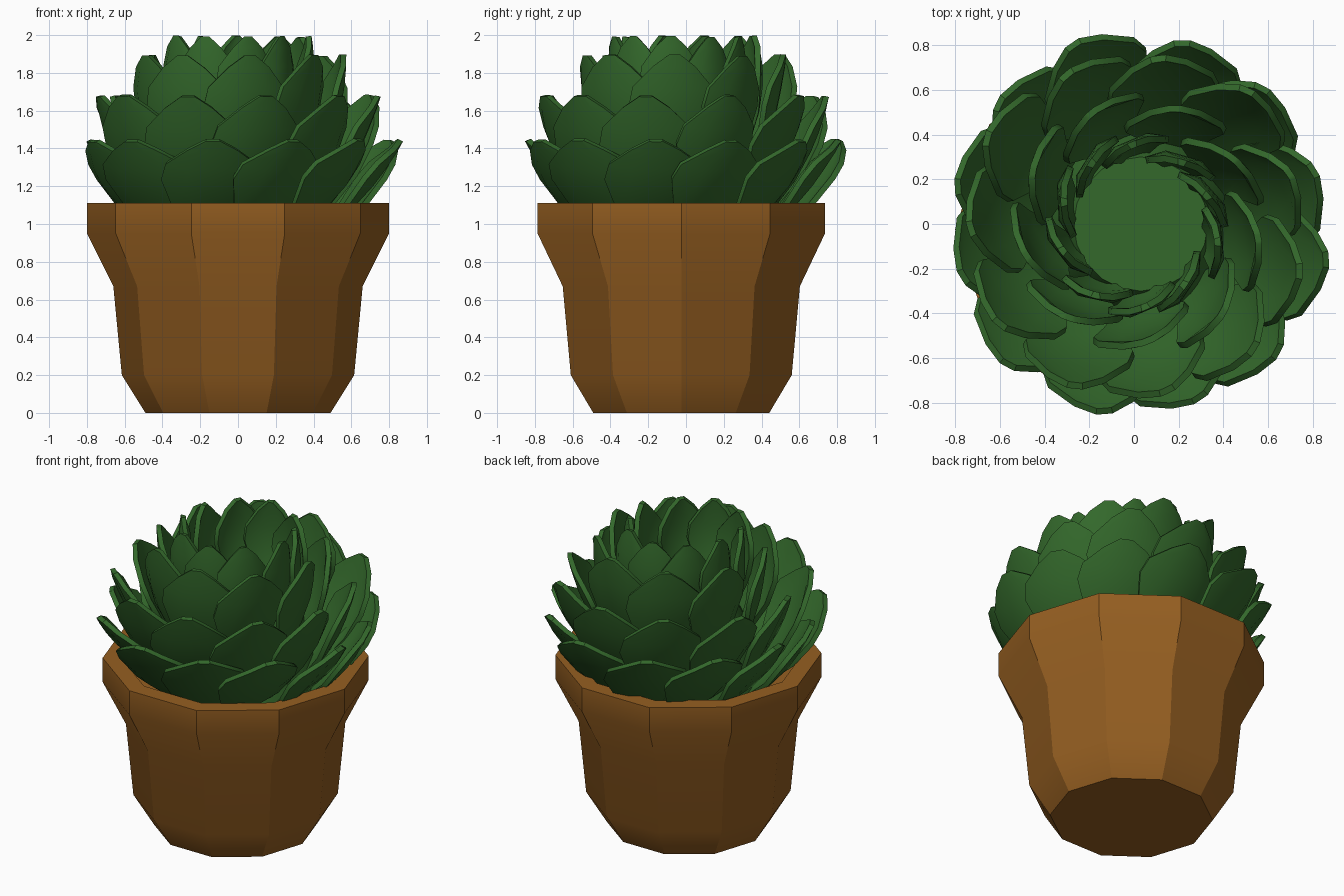
import bpy, bmesh, math, random
from mathutils import Matrix, Vector

random.seed(4)
if "Cube" in bpy.data.objects:
    bpy.data.objects.remove(bpy.data.objects["Cube"])


def material(name, colour):
    mat = bpy.data.materials.new(name)
    mat.use_nodes = True
    mat.diffuse_color = (*colour, 1)
    mat.node_tree.nodes["Principled BSDF"].inputs["Base Color"].default_value = (*colour, 1)
    return mat


terracotta = material("terracotta", (0.3, 0.113, 0.015))
leaf_green = material("leaf green", (0.033, 0.138, 0.024))


def add_object(name, bm, mat, angle):
    mesh = bpy.data.meshes.new(name)
    bmesh.ops.recalc_face_normals(bm, faces=bm.faces)
    bm.to_mesh(mesh)
    bm.free()
    obj = bpy.data.objects.new(name, mesh)
    bpy.context.collection.objects.link(obj)
    mesh.materials.append(mat)
    bpy.ops.object.select_all(action='DESELECT')
    obj.select_set(True)
    bpy.context.view_layer.objects.active = obj
    bpy.ops.object.shade_smooth_by_angle(angle=math.radians(angle))


def lathe(name, profile, sides, mat, centre, angle):
    """Revolve (radius, height) pairs and cap both ends."""
    bm = bmesh.new()
    rings = []
    for r, z in profile:
        rings.append([bm.verts.new((centre[0] + r * math.cos(math.tau * i / sides),
                                    centre[1] + r * math.sin(math.tau * i / sides), z))
                      for i in range(sides)])
    for low, high in zip(rings, rings[1:]):
        for i in range(sides):
            j = (i + 1) % sides
            bm.faces.new((low[i], low[j], high[j], high[i]))
    bm.faces.new(rings[0][::-1])
    bm.faces.new(rings[-1])
    add_object(name, bm, mat, angle)


# Ten-sided pot with a flared rim and a shallow inside
pot_profile = [(0.49, 0), (0.615, 0.2), (0.66, 0.67), (0.8, 0.95),
               (0.8, 1.11), (0.69, 1.11), (0.66, 0.98)]
lathe("pot", pot_profile, 10, terracotta, (0, -0.025), 28)

# Flat-topped core that the leaves grow from
lathe("plant_core", [(0.5, 0.98), (0.43, 1.25), (0.3, 1.52)], 20, leaf_green, (0.03, 0), 30)


# One leaf: outline widths along its length, bowed outwards across its width
OUTLINE = [(0, 0.3), (0.3, 0.75), (0.56, 1), (0.72, 0.93), (0.9, 0.5), (1, 0.13)]
ACROSS = (-1, -0.5, 0.5, 1)


def add_leaf(bm, base, tip, width, angle, yaw):
    b, t = Vector((base[0], 0, base[1])), Vector((tip[0], 0, tip[1]))
    along = t - b
    outward = Vector((along.z, 0, -along.x)).normalized()
    pivot = (b + t) / 2
    place = (Matrix.Translation((0.02, 0, 0)) @ Matrix.Rotation(angle, 4, 'Z')
             @ Matrix.Translation(pivot) @ Matrix.Rotation(yaw, 4, 'Z')
             @ Matrix.Translation(-pivot))
    rows = []
    for s, w in OUTLINE:
        row = []
        for u in ACROSS:
            bow = 0.07 * (1 - (u * w) ** 2) + 0.05 * math.sin(math.pi * s) - 0.06
            p = b + along * s + outward * bow + Vector((0, u * w * width / 2, 0))
            row.append(bm.verts.new(place @ p))
        rows.append(row)
    for low, high in zip(rows, rows[1:]):
        for i in range(len(ACROSS) - 1):
            bm.faces.new((low[i], low[i + 1], high[i + 1], high[i]))


# Rings of leaves: name, count, base, tip, width, first angle in degrees
RINGS = [
    ("outer_leaves", 12, (0.42, 0.98), (0.83, 1.46), 0.50, 13),
    ("lower_leaves", 11, (0.42, 1.08), (0.75, 1.69), 0.48, 13),
    ("upper_leaves", 9, (0.37, 1.27), (0.55, 1.90), 0.46, 31),
    ("inner_leaves", 10, (0.31, 1.42), (0.36, 2.00), 0.33, 20),
]
for name, count, base, tip, width, first in RINGS:
    bm = bmesh.new()
    for i in range(count):
        angle = math.radians(first + 360 * i / count + random.uniform(-2, 2))
        reach = random.uniform(-0.03, 0.02)
        add_leaf(bm, base, (tip[0] + reach, tip[1] - abs(reach) / 3),
                 width, angle, math.radians(20))
    bmesh.ops.recalc_face_normals(bm, faces=bm.faces)
    bmesh.ops.solidify(bm, geom=bm.faces[:], thickness=0.03)
    add_object(name, bm, leaf_green, 35)
